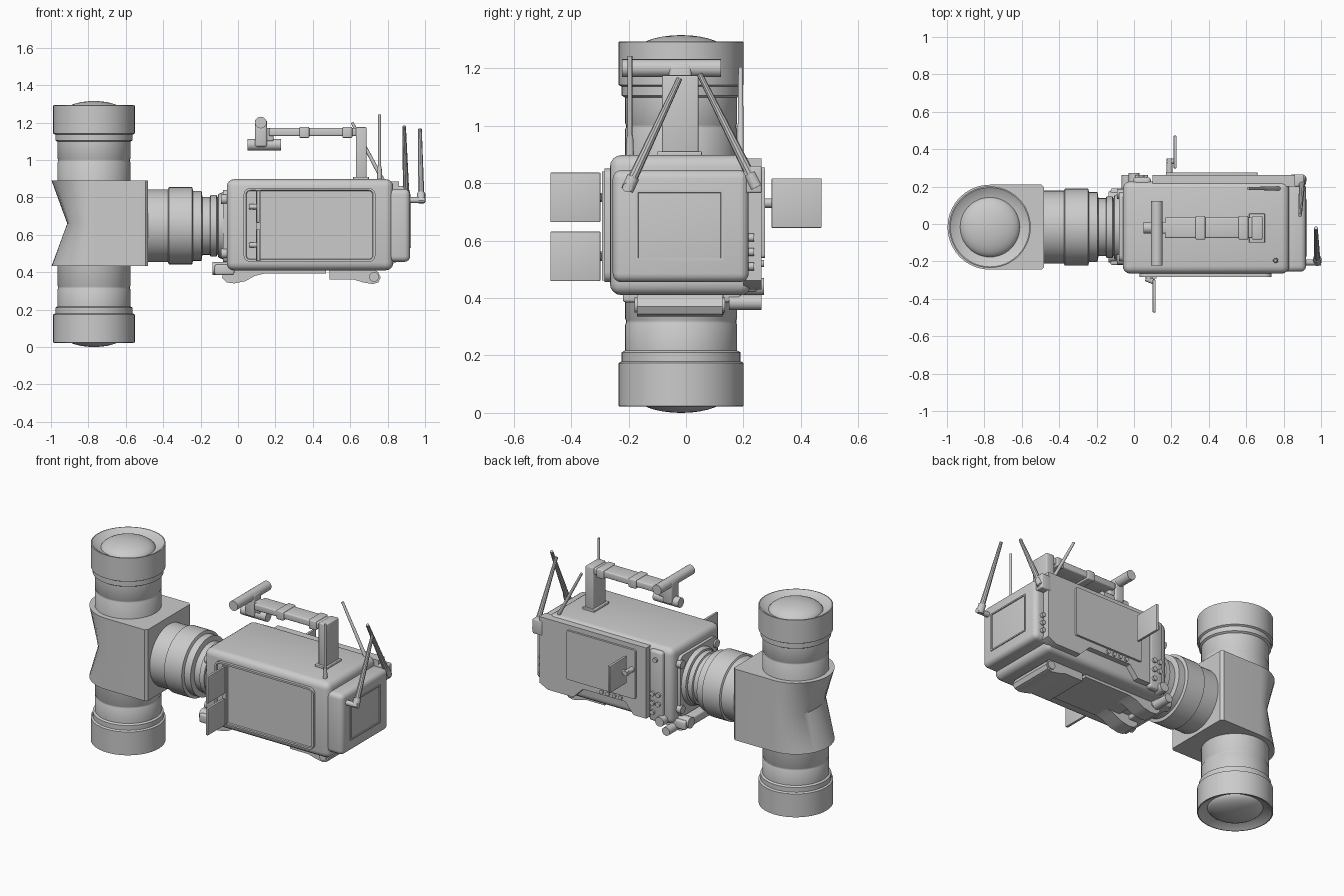
import bpy, bmesh, math
from mathutils import Vector, Matrix

if "Cube" in bpy.data.objects:
    bpy.data.objects.remove(bpy.data.objects["Cube"])

YC, ZC, LX = -0.017, 0.648, -0.77   # lens axis y/z, periscope axis x


def finish(name, bm, angle=35):
    bmesh.ops.recalc_face_normals(bm, faces=bm.faces[:])
    me = bpy.data.meshes.new(name)
    bm.to_mesh(me)
    bm.free()
    ob = bpy.data.objects.new(name, me)
    bpy.context.collection.objects.link(ob)
    bpy.ops.object.select_all(action='DESELECT')
    ob.select_set(True)
    bpy.context.view_layer.objects.active = ob
    bpy.ops.object.shade_smooth_by_angle(angle=math.radians(angle))
    return ob


def box(name, x, y, z, bev=0.0, axis=None, seg=3, recess=None):
    """Box from ranges; bevel all edges or only those along one axis; optional recessed face."""
    bm = bmesh.new()
    bmesh.ops.create_cube(bm, size=1)
    for v in bm.verts:
        v.co = [r[0] if c < 0 else r[1] for c, r in zip(v.co, (x, y, z))]
    if bev:
        edges = [e for e in bm.edges if axis is None or
                 abs((e.verts[0].co - e.verts[1].co).normalized()[axis]) > 0.9]
        bmesh.ops.bevel(bm, geom=edges, offset=bev, segments=seg, profile=0.5, affect='EDGES')
    if recess:
        n = Vector(recess)
        bm.normal_update()
        f = max(bm.faces, key=lambda f: f.normal.dot(n) + f.calc_area())
        bmesh.ops.inset_region(bm, faces=[f], thickness=0.012)
        bmesh.ops.inset_region(bm, faces=[f], thickness=0.003, depth=-0.008)
    return finish(name, bm)


def rod(name, a, b, r0, r1=None, n=20):
    a, b = Vector(a), Vector(b)
    d = b - a
    bm = bmesh.new()
    m = Matrix.Translation((a + b) / 2) @ d.to_track_quat('Z', 'Y').to_matrix().to_4x4()
    bmesh.ops.create_cone(bm, cap_ends=True, segments=n, radius1=r0,
                          radius2=r0 if r1 is None else r1, depth=d.length, matrix=m)
    return finish(name, bm)


def lathe(name, prof, origin, direction, n=48):
    q = Vector(direction).to_track_quat('Z', 'Y')
    bm = bmesh.new()
    rings = []
    for r, h in prof:
        rings.append([bm.verts.new(Vector(origin) + q @ Vector(
            (r * math.cos(2 * math.pi * i / n), r * math.sin(2 * math.pi * i / n), h))) for i in range(n)])
    for a, b in zip(rings, rings[1:]):
        for i in range(n):
            bm.faces.new((a[i], a[(i + 1) % n], b[(i + 1) % n], b[i]))
    bm.faces.new(rings[0])
    bm.faces.new(rings[-1])
    return finish(name, bm)


def loft(name, sections, angle=35):
    bm = bmesh.new()
    rings = [[bm.verts.new(p) for p in s] for s in sections]
    n = len(rings[0])
    for a, b in zip(rings, rings[1:]):
        for i in range(n):
            bm.faces.new((a[i], a[(i + 1) % n], b[(i + 1) % n], b[i]))
    bm.faces.new(rings[0])
    bm.faces.new(rings[-1])
    return finish(name, bm, angle)


# Upper and lower wide-angle lenses
lens = [(.195, .15), (.195, .33), (.192, .335), (.192, .345), (.195, .35), (.195, .44), (.207, .447),
        (.207, .478), (.218, .484), (.218, .634), (.212, .635), (.165, .605)]
dome = [(.162 * math.cos(t), .595 + .0625 * math.sin(t)) for t in [math.pi / 2 * i / 8 * .98 for i in range(9)]]
for nm, s in (("upper", 1), ("lower", -1)):
    lathe(nm + "_lens_barrel", lens, (LX, YC, .6575), (0, 0, s))
    lathe(nm + "_lens_dome", dome, (LX, YC, .6575), (0, 0, s))

# Prism housing: D-shaped plan, pinched at mid height on the rounded side
R = .227
plan = [(LX - R * math.sin(math.pi * i / 20), YC + R * math.cos(math.pi * i / 20)) for i in range(21)]
plan += [(-.495, YC - R), (-.48, YC - R + .015), (-.48, YC + R - .015), (-.495, YC + R)]
pinch = [(LX + (x - LX) * .63 if x < LX else x, y) for x, y in plan]
loft("prism_housing", [[(x, y, z) for x, y in p] for p, z in
                       ((plan, .432), (pinch, .66), (plan, .89))])

# Horizontal relay barrel
lathe("relay_barrel", [(.195, 0), (.195, .105), (.206, .11), (.206, .235), (.187, .24), (.187, .285),
                       (.155, .29), (.155, .33), (.165, .333), (.165, .365), (.15, .37), (.17, .375),
                       (.18, .40), (.18, .44)], (-.48, YC, ZC), (1, 0, 0))

# Camera body and rear battery
box("camera_body", (-.06, .83), (-.265, .228), (.41, .897), .04, seg=4)
box("battery", (.80, .92), (-.255, .218), (.455, .845), .03, seg=4)
box("battery_panel", (.91, .925), (-.175, .13), (.53, .775), recess=(1, 0, 0))
box("side_door", (.03, .735), (-.283, -.255), (.455, .85), .035, axis=1, recess=(0, -1, 0))
box("door_hinge_strip", (.095, .12), (-.292, -.26), (.46, .84))
for i, z in enumerate((.61, .56, .51)):
    rod("battery_button_%d" % i, (.87, .2, z), (.87, .236, z), .014, n=12)

# Control side: module, screen, buttons
prof = [(.10, .885), (.86, .885), (.86, .46), (.80, .43), (.62, .43), (.55, .50), (.25, .50), (.19, .43), (.10, .43)]
loft("control_module", [[(x, y, z) for x, z in prof] for y in (.2, .262)])
box("control_screen", (.17, .66), (.255, .275), (.54, .855), .01, axis=1)
box("front_control_strip", (-.005, .09), (.2, .25), (.42, .875), .015)
for i in range(4):
    rod("menu_button_%d" % i, (.28 + i * .045, .25, .52), (.28 + i * .045, .272, .52), .013, n=12)
for i, (x, z) in enumerate(((.04, .82), (.06, .60), (.02, .60), (.06, .54), (.02, .54), (.06, .48))):
    rod("strip_button_%d" % i, (x, .24, z), (x, .263, z), .015, n=12)

# Fold-out flags on both sides with their hinge arms
for nm, x, z, s in (("upper_flag", .108, .75, -1), ("lower_flag", .108, .545, -1), ("control_flag", .22, .73, 1)):
    y0, y1 = sorted((s * .298, s * .472))
    box(nm, (x - .008, x + .008), (y0, y1), (z - .086, z + .086), .003)
    rod(nm + "_pivot", (x - .03, s * .25, z), (x - .03, s * (.30 if s < 0 else .35), z), .016)
    rod(nm + "_arm", (x - .045, s * (.292 if s < 0 else .335), z), (x, s * (.31 if s < 0 else .335), z), .014)

# Mount screws on the front face
for i, (y, z) in enumerate(((-.19, .79), (.16, .79), (-.19, .50), (.16, .50))):
    rod("mount_screw_%d" % i, (-.09, y, z), (-.05, y, z), .026)
box("mount_plate", (-.08, -.05), (-.2, .17), (.45, .84), .03, axis=0)

# Front rod clamp and knob
box("rod_clamp", (-.125, -.02), (-.22, .19), (.385, .44), .01)
for i, y in enumerate((-.17, .14)):
    rod("clamp_rod_%d" % i, (-.135, y, .42), (-.03, y, .42), .035)
rod("clamp_knob", (-.04, .15, .385), (-.04, .262, .385), .027)
rod("clamp_knob_grip", (-.0, .2, .44), (-.0, .272, .44), .03)

# Underside feet
box("base_plate", (.05, .47), (-.17, .13), (.393, .42))
foot = [(-.08, .40), (-.085, .37), (-.06, .345), (-.02, .34), (.04, .352), (.09, .38), (.16, .397), (.16, .415), (-.06, .415)]
for i, (a, b) in enumerate(((-.17, -.07), (.03, .13))):
    loft("front_foot_%d" % i, [[(x, y, z) for x, z in foot] for y in (a, b)])
rear = [(.49, .36), (.62, .36), (.67, .345), (.72, .336), (.75, .345), (.763, .37), (.75, .40), (.72, .42), (.49, .42)]
loft("rear_foot", [[(x, y, z) for x, z in rear] for y in (-.17, .127)])
rod("rear_foot_pin", (.727, -.18, .375), (.727, .135, .375), .026)

# Top handle
box("handle_base", (.615, .70), (-.1, .055), (.89, .91), .004)
box("handle_post", (.63, .687), (-.083, .043), (.9, 1.175), .006)
box("handle_bar", (.165, .66), (-.075, .035), (1.128, 1.17), .008)
for i, x in enumerate((.355, .585)):
    box("handle_collar_%d" % i, (x - .026, x + .026), (-.083, .043), (1.118, 1.176), .006)
box("handle_front_block", (.09, .155), (-.06, .02), (1.07, 1.215), .012)
rod("cross_tube", (.122, -.222, 1.2), (.122, .122, 1.2), .031, n=24)
rod("lower_tube", (.05, -.02, 1.082), (.23, -.02, 1.082), .031, n=24)
box("handle_joint", (.14, .19), (-.05, .01), (1.1, 1.17), .008)

# Antennas
rod("vertical_antenna", (.757, -.195, .96), (.757, -.195, 1.242), .008, n=12)
rod("vertical_antenna_base", (.757, -.195, .89), (.757, -.195, .965), .014, .011, n=12)
rod("slanted_antenna", (.775, .19, .89), (.61, .19, 1.2), .011, .008, n=12)
for nm, a, b in (("front", (.98, -.205, .775), (.973, -.022, 1.165)),
                 ("back", (.90, .245, .785), (.888, .047, 1.18))):
    a, b = Vector(a), Vector(b)
    rod(nm + "_whip_antenna", a, b, .018, .010, n=10)
    rod(nm + "_whip_sleeve", a, a + (b - a) * .12, .022, n=12)
rod("front_antenna_socket", (.90, -.205, .785), (1.0, -.205, .785), .016)
box("back_antenna_block", (.84, .91), (.2, .265), (.765, .86), .008)
